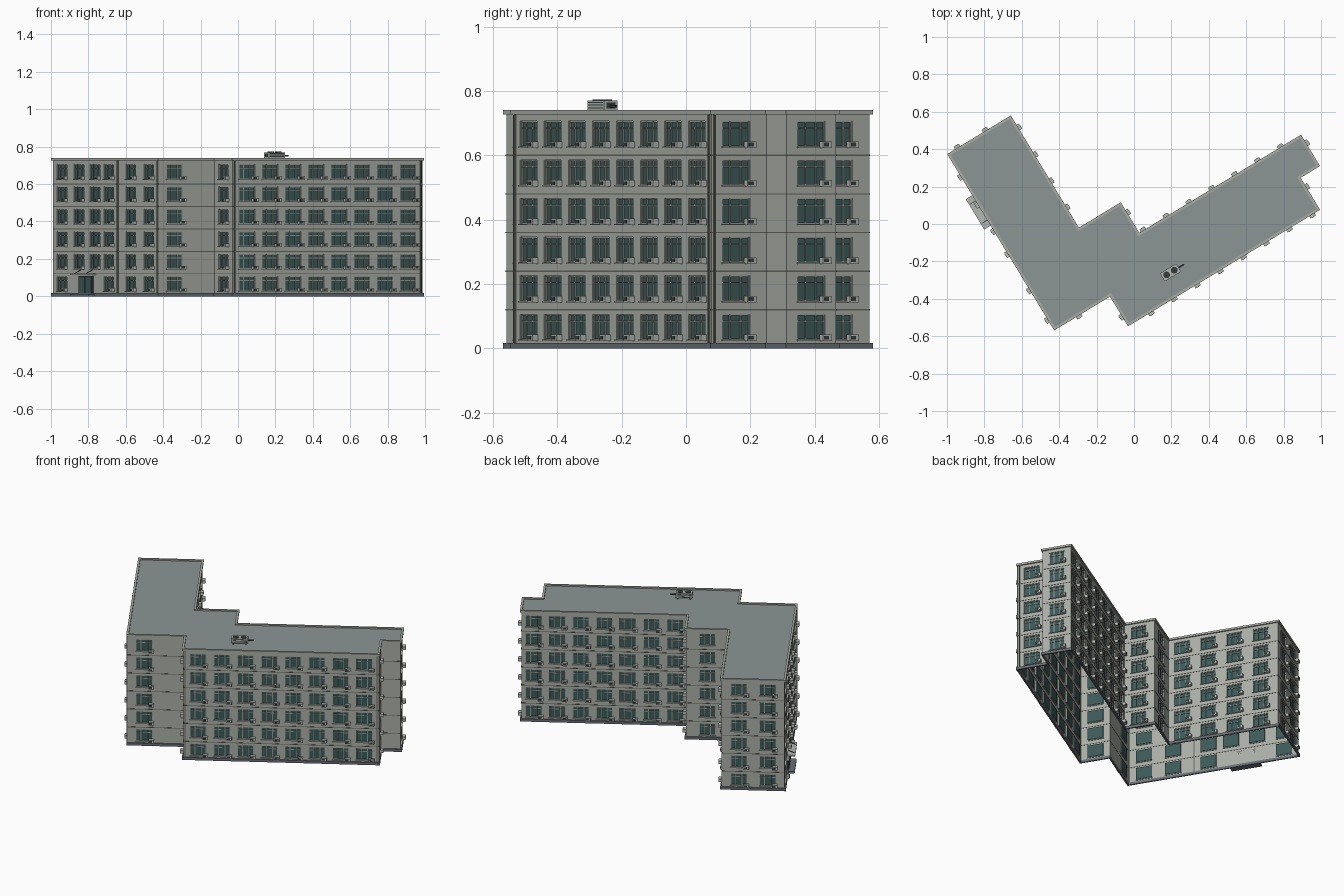
import bpy, bmesh, math
from mathutils import Matrix, Vector

if "Cube" in bpy.data.objects:
    bpy.data.objects.remove(bpy.data.objects["Cube"])

TURN = math.radians(31.25)
FLOORS, STOREY, TOP = 6, 0.12, 0.72
WIN_W, WIN_Z0, WIN_Z1, RECESS = 0.10, 0.027, 0.106, 0.008


def material(name, r, g, b):
    m = bpy.data.materials.new(name)
    m.use_nodes = True
    m.diffuse_color = (r, g, b, 1)
    m.node_tree.nodes["Principled BSDF"].inputs["Base Color"].default_value = (r, g, b, 1)
    return m


WALL = material("pale grey wall", 0.40, 0.42, 0.38)
GLASS = material("teal glass", 0.045, 0.10, 0.10)
ROOF = material("grey roof", 0.26, 0.30, 0.30)
PLINTH = material("slate plinth", 0.14, 0.155, 0.18)
SEAM = material("dark seam", 0.13, 0.135, 0.115)
FRAME = material("window frame grey", 0.30, 0.32, 0.30)
LIGHT = material("light metal", 0.45, 0.48, 0.45)
DARK = material("dark metal", 0.035, 0.045, 0.045)


def finish(name, bm, *mats):
    me = bpy.data.meshes.new(name)
    bm.to_mesh(me)
    bm.free()
    for m in mats:
        me.materials.append(m)
    ob = bpy.data.objects.new(name, me)
    ob.rotation_euler.z = TURN
    bpy.context.collection.objects.link(ob)
    return ob


def box(bm, M, lo, hi, mat=0):
    lo, hi = Vector(lo), Vector(hi)
    size = Matrix.Diagonal((*(hi - lo), 1))
    geo = bmesh.ops.create_cube(bm, size=1, matrix=M @ Matrix.Translation((lo + hi) / 2) @ size)
    for f in {f for v in geo["verts"] for f in v.link_faces}:
        f.material_index = mat


# Footprint outline in the turned frame, counter-clockwise
OUTLINE = [Vector(p) for p in (
    (-.66, .838), (-.66, -.265), (-.311, -.265), (-.311, -.451), (.89, -.451), (.89, -.251),
    (1.011, -.251), (1.011, -.055), (0, -.055), (0, .136), (-.262, .136), (-.262, .838))]
N = len(OUTLINE)


def offset(d):
    """Move every edge of the right-angled outline outwards by d."""
    pts = []
    for i, p in enumerate(OUTLINE):
        a = (p - OUTLINE[i - 1]).normalized()
        b = (OUTLINE[(i + 1) % N] - p).normalized()
        pts.append(p + Vector((a.y + b.y, -a.x - b.x)) * d)
    return pts


def ring(bm, d_in, d_out, z0, z1):
    """Band that follows the outline."""
    rows = [[bm.verts.new((*p, z)) for p in offset(d)]
            for d, z in ((d_in, z0), (d_out, z0), (d_out, z1), (d_in, z1))]
    for k in range(4):
        a, b = rows[k], rows[(k + 1) % 4]
        for i in range(N):
            j = (i + 1) % N
            bm.faces.new((a[i], a[j], b[j], b[i]))


WALL_IN = -0.008
corners = offset(WALL_IN)
# Window centres along each wall, in outline order
WINDOWS = [
    [.09, .265, .43, .573, .80, .985], [.10], [.09],
    [.09 + .144 * k for k in range(8)], [.09], [], [.09],
    [.075 + .143 * k for k in range(7)], [.09], [.13],
    [.09, .255, .42, .59], [.105, .28]]
frames = []
for i in range(N):
    p, q = corners[i], corners[(i + 1) % N]
    d = (q - p).normalized()
    M = Matrix(((d.x, -d.y, 0, p.x), (d.y, d.x, 0, p.y), (0, 0, 1, 0), (0, 0, 0, 1)))
    frames.append((M, (q - p).length, WINDOWS[i]))


def is_window(wall, col, floor):
    return not (wall == 0 and floor == 0 and col in (1, 2))   # room for the entrance


# Walls with recessed window openings
bm = bmesh.new()
for w, (M, length, cols) in enumerate(frames):
    xs = [0] + [c + s * WIN_W / 2 for c in cols for s in (-1, 1)] + [length]
    zs = [0] + [k * STOREY + z for k in range(FLOORS) for z in (WIN_Z0, WIN_Z1)] + [TOP + 0.01]

    def quad(pts, mat):
        bm.faces.new([bm.verts.new(M @ Vector(v)) for v in pts]).material_index = mat

    for a in range(len(xs) - 1):
        for b in range(len(zs) - 1):
            x0, x1, z0, z1 = xs[a], xs[a + 1], zs[b], zs[b + 1]
            opening = a % 2 and b % 2 and is_window(w, a // 2, b // 2)
            y = RECESS if opening else 0
            loop = [(x0, z0), (x1, z0), (x1, z1), (x0, z1)]
            quad([(x, y, z) for x, z in loop], 1 if opening else 0)
            if opening:
                for k in range(4):
                    (ax, az), (bx, bz) = loop[k], loop[(k + 1) % 4]
                    quad([(ax, 0, az), (bx, 0, bz), (bx, y, bz), (ax, y, az)], 0)
bmesh.ops.remove_doubles(bm, verts=bm.verts, dist=1e-5)
finish("walls", bm, WALL, GLASS)

# Window frames, sills and air conditioners
bars, sills, coolers = bmesh.new(), bmesh.new(), bmesh.new()
for w, (M, length, cols) in enumerate(frames):
    for c, x in enumerate(cols):
        for k in range(FLOORS):
            if not is_window(w, c, k):
                continue
            x0, x1 = x - WIN_W / 2, x + WIN_W / 2
            z0, z1 = k * STOREY + WIN_Z0, k * STOREY + WIN_Z1
            for f in (0, .3, .7, 1):
                t = x0 + .002 + f * (WIN_W - .004)
                box(bars, M, (t - .002, .003, z0), (t + .002, RECESS - .0005, z1))
            for f in (0, .74, 1):
                t = z0 + .002 + f * (z1 - z0 - .004)
                box(bars, M, (x0, .0035, t - .002), (x1, RECESS - .0005, t + .002))
            box(sills, M, (x0 - .003, -.006, z0 - .004), (x1 + .003, .004, z0))
            if w != 9:
                box(coolers, M, (x1 - .022, -.022, z0 - .004), (x1 + .011, -.002, z0 + .016))
                box(coolers, M, (x1 - .018, -.0235, z0 + .001), (x1, -.0215, z0 + .012), 1)
finish("window_frames", bars, FRAME)
finish("window_sills", sills, LIGHT)
finish("air_conditioners", coolers, LIGHT, DARK)

# Panel seams between storeys
bm = bmesh.new()
for k in range(1, FLOORS):
    ring(bm, WALL_IN - .001, WALL_IN + .0015, k * STOREY - .002, k * STOREY + .002)
finish("storey_seams", bm, SEAM)

# Plinth, cornice and roof
bm = bmesh.new()
ring(bm, WALL_IN - .001, 0, 0, .017)
finish("plinth", bm, PLINTH)
bm = bmesh.new()
ring(bm, -.014, 0, .727, .74)
finish("cornice", bm, WALL)
bm = bmesh.new()
bm.faces.new([bm.verts.new((*p, .732)) for p in offset(-.007)])
finish("roof", bm, ROOF)

# Downpipes
bm = bmesh.new()
for w, x in ((0, .668), (0, 1.08), (3, .012), (3, 1.175), (4, .01)):
    box(bm, frames[w][0], (x - .003, -.007, .012), (x + .003, .001, .727))
finish("downpipes", bm, SEAM)

# Entrance on the long left wall
M = frames[0][0]
DOOR = .345
bm = bmesh.new()
box(bm, M, (DOOR - .07, -.008, .012), (DOOR + .07, 0, .108))
for s in (-1, 1):
    box(bm, M, (DOOR + s * .033 - .028, -.01, .018), (DOOR + s * .033 + .028, -.007, .1), 1)
finish("entrance_doors", bm, DARK, GLASS)
bm = bmesh.new()
box(bm, M, (DOOR - .095, -.048, .114), (DOOR + .095, 0, .121))
finish("entrance_canopy", bm, LIGHT)
bm = bmesh.new()
box(bm, M, (DOOR - .095, -.045, 0), (DOOR + .095, 0, .012))
finish("entrance_step", bm, PLINTH)
bm = bmesh.new()
for s in (-1, 1):
    rod = M @ Matrix.Translation((DOOR + s * .06, -.021, .131)) @ Matrix.Rotation(.45, 4, "X")
    box(bm, rod, (-.0015, -.024, -.0015), (.0015, .024, .0015))
finish("canopy_rods", bm, DARK)

# Rooftop ventilation unit
M = Matrix.Translation((.032, -.323, .732))
bm = bmesh.new()
box(bm, M, (-.05, -.024, .008), (.05, .024, .038))
for s in (-1, 1):
    box(bm, M, (s * .038 - .004, -.022, 0), (s * .038 + .004, .022, .008), 1)
    box(bm, M, (s * .05 - .001, -.016, .014), (s * .05 + .001, .016, .032), 1)
for k in range(3):
    z = .014 + k * .008
    for s in (-1, 1):
        box(bm, M, (-.044, s * .024 - .001, z), (.044, s * .024 + .001, z + .003), 1)
box(bm, M, (.05, -.004, .016), (.085, .004, .024), 1)
finish("roof_unit", bm, LIGHT, DARK)
bm = bmesh.new()
for s in (-1, 1):
    bmesh.ops.create_cone(bm, cap_ends=True, segments=16, radius1=.018, radius2=.018, depth=.004,
                          matrix=M @ Matrix.Translation((s * .024, 0, .039)))
finish("roof_fans", bm, DARK)
